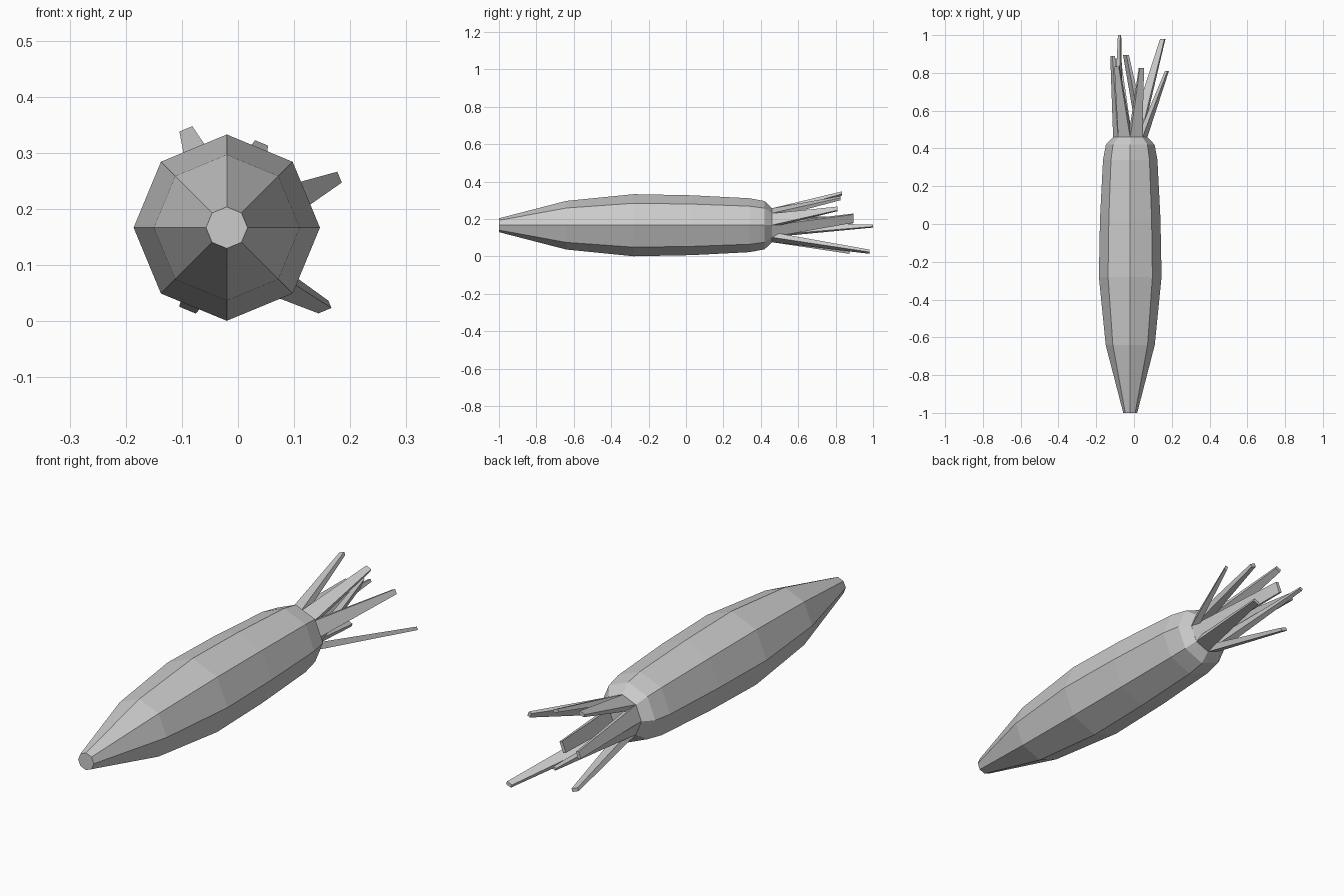
import bpy, bmesh
from math import sin, cos, radians
from mathutils import Vector

if "Cube" in bpy.data.objects:
    bpy.data.objects.remove(bpy.data.objects["Cube"])

CX, CZ = -0.02, 0.167


def add_object(name, bm):
    bmesh.ops.recalc_face_normals(bm, faces=bm.faces)
    mesh = bpy.data.meshes.new(name)
    bm.to_mesh(mesh)
    bm.free()
    obj = bpy.data.objects.new(name, mesh)
    bpy.context.collection.objects.link(obj)
    return obj


def loft(name, rings):
    """Skin a list of equal-length point loops and cap both ends."""
    bm = bmesh.new()
    loops = [[bm.verts.new(p) for p in ring] for ring in rings]
    n = len(loops[0])
    for a, b in zip(loops, loops[1:]):
        for i in range(n):
            j = (i + 1) % n
            bm.faces.new((a[i], a[j], b[j], b[i]))
    bm.faces.new(loops[0])
    bm.faces.new(loops[-1])
    return add_object(name, bm)


# Eight-sided root body: (y, radius)
profile = [(-1.0, 0.037), (-0.64, 0.13), (-0.28, 0.166), (0.03, 0.16),
           (0.34, 0.144), (0.42, 0.129), (0.46, 0.091)]
loft("root_body", [[(CX + r * cos(radians(45 * k)), y, CZ + r * sin(radians(45 * k)))
                    for k in range(8)] for y, r in profile])


def stem(name, angle, tip, width, thick=0.014):
    """Tapered stem growing from one edge of the crown."""
    a = radians(angle)
    out = Vector((cos(a), 0, sin(a)))
    side = Vector((-sin(a), 0, cos(a)))

    def section(p, w, t):
        return [p + side * w / 2, p - side * w / 2,
                p - side * w / 2 - out * t, p + side * w / 2 - out * t]

    base = Vector((CX, 0.459, CZ)) + out * 0.084
    loft(name, [section(base, 0.068, 0.03), section(Vector(tip), width, thick)])


# Eight cut stems: angle around the crown, tip position, tip width
stems = [(112.5, (-0.093, 0.835, 0.343), 0.025),
         (67.5, (0.042, 0.825, 0.318), 0.025),
         (22.5, (0.181, 0.81, 0.257), 0.021),
         (-22.5, (-0.036, 0.895, 0.202), 0.048),
         (-67.5, (0.155, 0.98, 0.019), 0.025),
         (-112.5, (-0.09, 0.875, 0.02), 0.032),
         (-157.5, (-0.083, 1.0, 0.16), 0.012),
         (157.5, (-0.12, 0.89, 0.19), 0.03)]
for i, (angle, tip, width) in enumerate(stems):
    stem(f"stem_{i + 1}", angle, tip, width)
